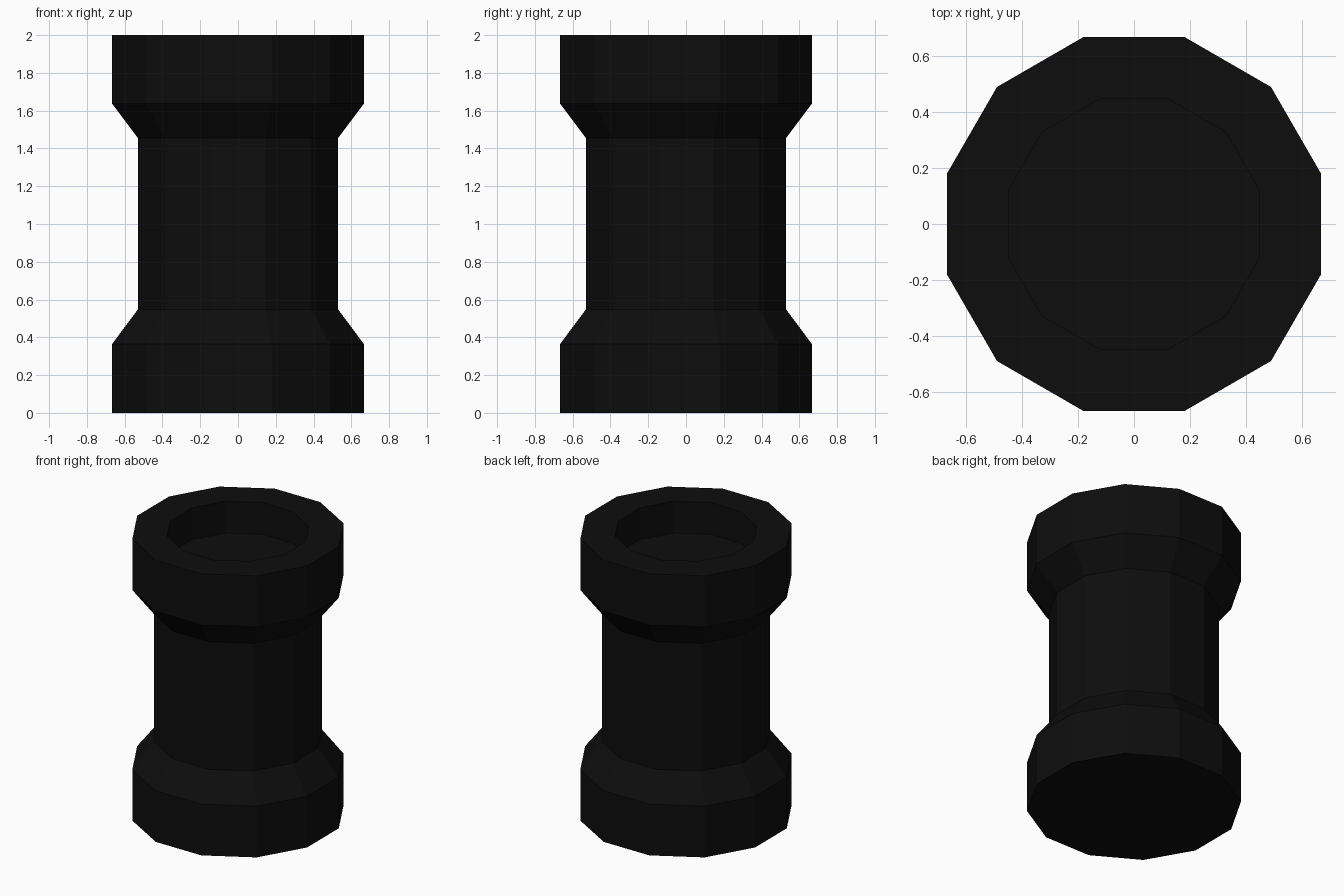
import bpy, bmesh, math

if "Cube" in bpy.data.objects:
    bpy.data.objects.remove(bpy.data.objects["Cube"])

SIDES = 12
APOTHEM = math.cos(math.pi / SIDES)

# One near-black material
black = bpy.data.materials.new("matte_black")
black.diffuse_color = (0.004, 0.004, 0.004, 1)
black.use_nodes = True
black.node_tree.nodes["Principled BSDF"].inputs["Base Color"].default_value = black.diffuse_color

# Profile of the spool: (flat-to-centre distance, height), bottom to recess floor
profile = [(0.667, 0.0), (0.667, 0.364), (0.53, 0.548), (0.53, 1.455),
           (0.667, 1.638), (0.667, 2.0), (0.447, 2.0), (0.447, 1.775)]


def lathe(name, points):
    """Sweep a profile around z with flat sides facing the axes, capping both ends."""
    bm = bmesh.new()
    rings = []
    for dist, z in points:
        r = dist / APOTHEM
        rings.append([bm.verts.new((r * math.cos((i + 0.5) * math.tau / SIDES),
                                    r * math.sin((i + 0.5) * math.tau / SIDES), z))
                      for i in range(SIDES)])
    for low, high in zip(rings, rings[1:]):
        for i in range(SIDES):
            j = (i + 1) % SIDES
            bm.faces.new((low[i], low[j], high[j], high[i]))
    bm.faces.new(rings[0][::-1])
    bm.faces.new(rings[-1])
    bmesh.ops.recalc_face_normals(bm, faces=bm.faces)
    mesh = bpy.data.meshes.new(name)
    bm.to_mesh(mesh)
    bm.free()
    mesh.materials.append(black)
    obj = bpy.data.objects.new(name, mesh)
    bpy.context.collection.objects.link(obj)
    return obj


# Flanged column with a recessed top
lathe("flanged_column", profile)
